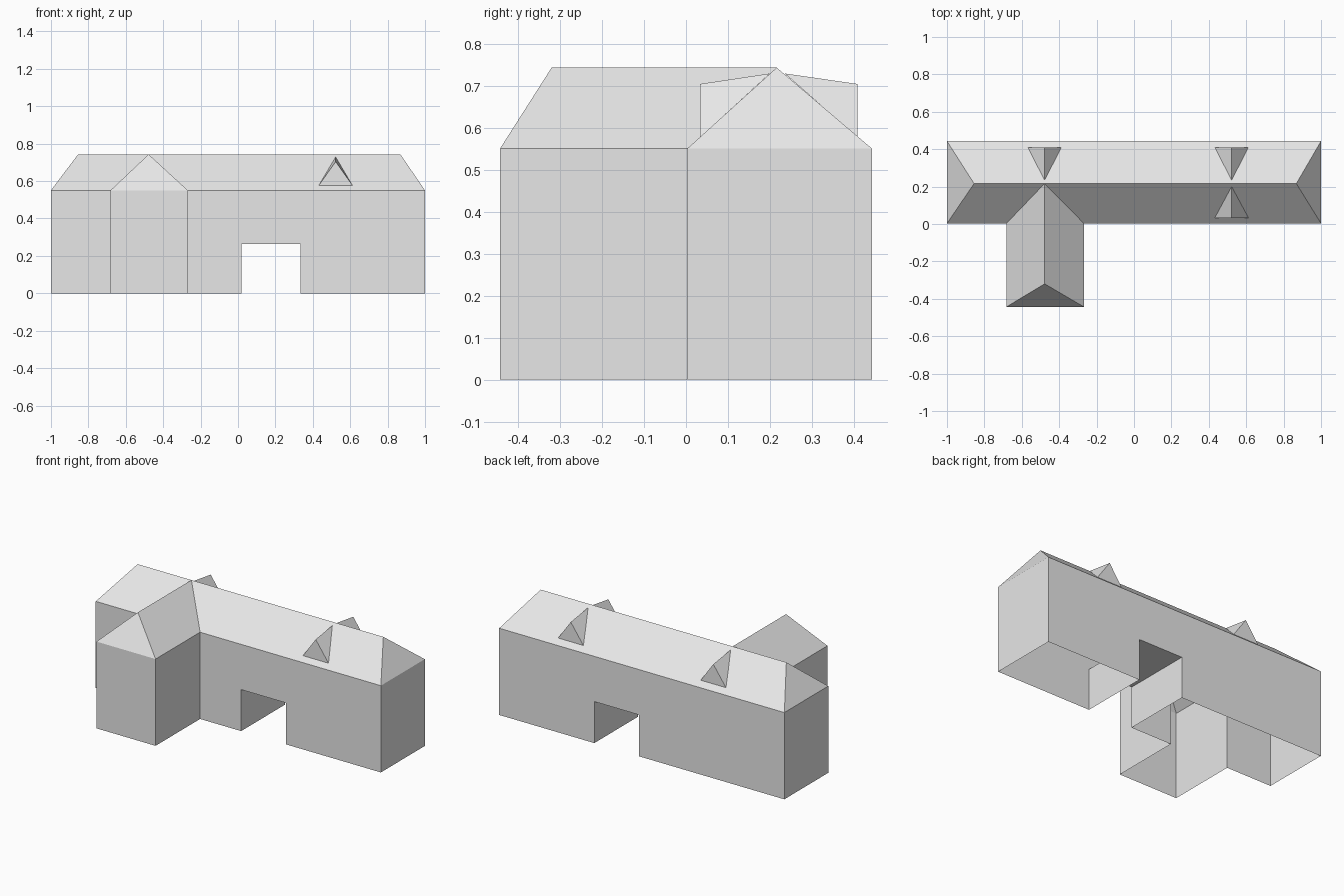
import bpy, bmesh

cube = bpy.data.objects.get("Cube")
if cube:
    bpy.data.objects.remove(cube, do_unlink=True)

# Single flat colour
GREY = (0.8, 0.8, 0.8, 1.0)
grey = bpy.data.materials.new("light_grey")
grey.use_nodes = True
grey.diffuse_color = GREY
grey.node_tree.nodes["Principled BSDF"].inputs["Base Color"].default_value = GREY

# Main dimensions
LEFT, RIGHT = 1.0, -1.0                # ends of the main hall
FRONT, BACK = 0.003, 0.443             # long walls of the main hall
EAVE, RIDGE = 0.55, 0.743
MID = 0.216                            # y of the main ridge
WING_R, WING_L = -0.682, -0.268        # side walls of the wing
WING_FRONT = -0.443
WING_MID = -0.478                      # x of the wing ridge
GATE_R, GATE_L, GATE_TOP = 0.02, 0.333, 0.263


def build(name, faces):
    """Make one object from a list of polygons, welding shared corners."""
    bm = bmesh.new()
    for points in faces:
        bm.faces.new([bm.verts.new(p) for p in points])
    bmesh.ops.remove_doubles(bm, verts=bm.verts, dist=0.0005)
    bmesh.ops.recalc_face_normals(bm, faces=bm.faces)
    mesh = bpy.data.meshes.new(name)
    bm.to_mesh(mesh)
    bm.free()
    mesh.materials.append(grey)
    obj = bpy.data.objects.new(name, mesh)
    bpy.context.collection.objects.link(obj)
    return obj


def wall(a, b):
    """Plain upright wall between two plan points, ground to eave."""
    return [(*a, 0), (*b, 0), (*b, EAVE), (*a, EAVE)]


def gate_wall(x0, x1, y):
    """Long wall with the passage opening notched out of its foot."""
    outline = [(x0, 0), (GATE_R, 0), (GATE_R, GATE_TOP), (GATE_L, GATE_TOP),
               (GATE_L, 0), (x1, 0), (x1, EAVE), (x0, EAVE)]
    return [(x, y, z) for x, z in outline]


# Outer walls, running round the T-shaped plan, open underneath
plan = [(LEFT, BACK), (LEFT, FRONT), (WING_L, FRONT), (WING_L, WING_FRONT),
        (WING_R, WING_FRONT), (WING_R, FRONT), (RIGHT, FRONT), (RIGHT, BACK)]
walls = [wall(a, b) for i, (a, b) in enumerate(zip(plan, plan[1:])) if i != 1]
walls += [gate_wall(WING_L, LEFT, FRONT), gate_wall(RIGHT, LEFT, BACK)]

# Sides and ceiling of the passage through the hall
gate = [(GATE_R, 0), (GATE_R, GATE_TOP), (GATE_L, GATE_TOP), (GATE_L, 0)]
for (xa, za), (xb, zb) in zip(gate, gate[1:]):
    walls.append([(xa, FRONT, za), (xb, FRONT, zb), (xb, BACK, zb), (xa, BACK, za)])
build("walls_and_passage", walls)

# Hipped roofs, joined along two valleys
eave = [(x, y, EAVE) for x, y in plan]
ridge_l, ridge_r = (0.868, MID, RIDGE), (-0.855, MID, RIDGE)
junction = (WING_MID, MID, RIDGE)
wing_peak = (WING_MID, -0.32, RIDGE)
build("roof", [
    [eave[0], eave[1], ridge_l],
    [eave[1], eave[2], junction, ridge_l],
    [eave[2], eave[3], wing_peak, junction],
    [eave[3], eave[4], wing_peak],
    [eave[4], eave[5], junction, wing_peak],
    [eave[5], eave[6], ridge_r, junction],
    [eave[6], eave[7], ridge_r],
    [eave[7], eave[0], ridge_l, junction, ridge_r],
])


# Small pointed dormers
def dormer(name, x, y_face, y_tip):
    a, b = (x - 0.09, y_face, 0.577), (x + 0.09, y_face, 0.577)
    top, tip = (x, y_face, 0.704), (x, y_tip, 0.729)
    build(name, [[a, b, top], [a, top, tip], [b, top, tip]])


dormer("front_dormer", 0.522, 0.033, 0.2)
dormer("back_dormer_left", 0.522, 0.409, 0.235)
dormer("back_dormer_right", WING_MID, 0.409, 0.235)
